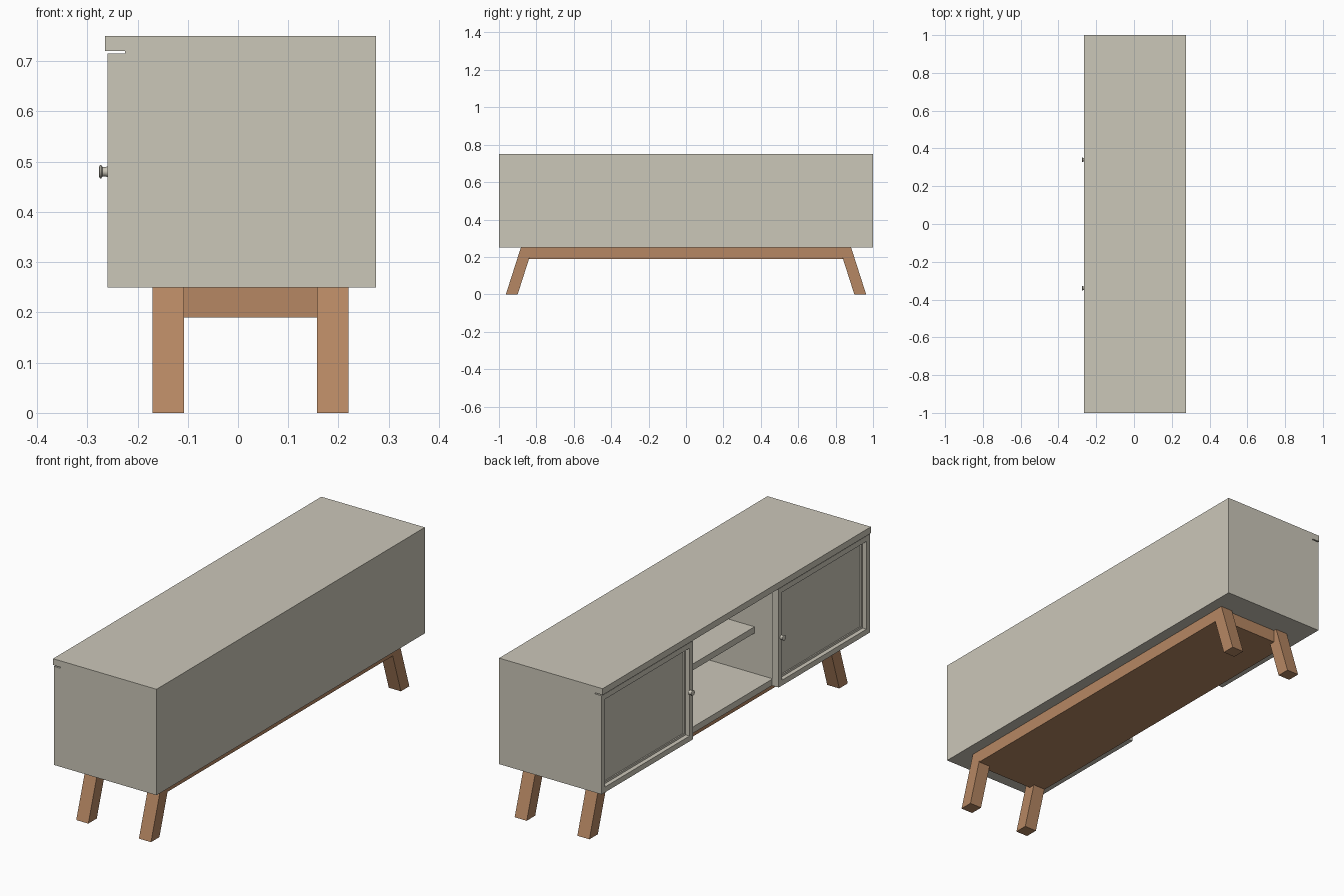
import bpy, bmesh, math
from mathutils import Vector, Matrix

if "Cube" in bpy.data.objects:
    bpy.data.objects.remove(bpy.data.objects["Cube"])


def material(name, rgb):
    m = bpy.data.materials.new(name)
    m.diffuse_color = (*rgb, 1)
    m.use_nodes = True
    m.node_tree.nodes["Principled BSDF"].inputs["Base Color"].default_value = m.diffuse_color
    return m


GREY = material("warm_grey_paint", (0.60, 0.57, 0.485))
WOOD = material("brown_wood", (0.47, 0.245, 0.125))


def finish(bm, name, mat):
    bmesh.ops.recalc_face_normals(bm, faces=bm.faces)
    me = bpy.data.meshes.new(name)
    bm.to_mesh(me)
    bm.free()
    me.materials.append(mat)
    ob = bpy.data.objects.new(name, me)
    bpy.context.collection.objects.link(ob)
    return ob


def box_bm(x, y, z):
    bm = bmesh.new()
    size = Vector((abs(x[1] - x[0]), abs(y[1] - y[0]), abs(z[1] - z[0])))
    mid = Vector((sum(x) / 2, sum(y) / 2, sum(z) / 2))
    bmesh.ops.create_cube(bm, size=1, matrix=Matrix.Translation(mid) @ Matrix.Diagonal((*size, 1)))
    return bm


def box(name, x, y, z, mat):
    return finish(box_bm(x, y, z), name, mat)


# Carcass: the open and door side faces -x
box("top_board", (-0.265, 0.275), (-1, 1), (0.72, 0.75), GREY)
box("bottom_board", (-0.225, 0.275), (-1, 1), (0.25, 0.28), GREY)
box("back_panel", (0.255, 0.275), (-0.97, 0.97), (0.28, 0.72), GREY)
box("middle_shelf", (-0.13, 0.255), (-0.325, 0.325), (0.47, 0.50), GREY)


def door(name, s):
    # Framed door with a stepped, recessed panel
    bm = box_bm((-0.26, -0.225), (s * 0.32, s * 1.0), (0.25, 0.715))
    bm.normal_update()
    face = min(bm.faces, key=lambda f: f.calc_center_median().x)
    for width, depth in ((0.036, 0.02), (0.014, 0.006)):
        bmesh.ops.inset_region(bm, faces=[face], thickness=width)
        new = bmesh.ops.extrude_discrete_faces(bm, faces=[face])["faces"]
        face = new[0]
        bmesh.ops.translate(bm, verts=face.verts, vec=(depth, 0, 0))
    finish(bm, name, GREY)


def knob(name, s):
    # Turned knob, spun around the x axis
    bm = bmesh.new()
    prof = [(-0.258, 0), (-0.258, 0.011), (-0.266, 0.009), (-0.270, 0.010),
            (-0.272, 0.013), (-0.275, 0.013), (-0.2765, 0.010), (-0.2765, 0)]
    vs = [bm.verts.new((x, s * 0.34, 0.48 + r)) for x, r in prof]
    es = [bm.edges.new(p) for p in zip(vs, vs[1:])]
    bmesh.ops.spin(bm, geom=vs + es, cent=(0, s * 0.34, 0.48), axis=(1, 0, 0),
                   angle=math.tau, steps=24)
    bmesh.ops.remove_doubles(bm, verts=bm.verts, dist=0.0002)
    ob = finish(bm, name, GREY)
    bpy.context.view_layer.objects.active = ob
    ob.select_set(True)
    bpy.ops.object.shade_smooth_by_angle(angle=math.radians(35))
    ob.select_set(False)


def leg(name, s, x0, x1):
    # Splayed leg: side profile extruded along x
    bm = bmesh.new()
    prof = [(0.90, 0), (0.963, 0), (0.883, 0.25), (0.82, 0.25)]
    f = bm.faces.new([bm.verts.new((x0, s * y, z)) for y, z in prof])
    ext = bmesh.ops.extrude_face_region(bm, geom=[f])["geom"]
    bmesh.ops.translate(bm, verts=[v for v in ext if isinstance(v, bmesh.types.BMVert)],
                        vec=(x1 - x0, 0, 0))
    finish(bm, name, WOOD)


for side, s in (("front", -1), ("rear", 1)):
    box(side + "_side_panel", (-0.225, 0.275), (s * 0.97, s * 1.0), (0.28, 0.72), GREY)
    box(side + "_divider", (-0.225, 0.255), (s * 0.325, s * 0.35), (0.28, 0.72), GREY)
    door(side + "_door", s)
    knob(side + "_knob", s)
    leg(side + "_left_leg", s, -0.17, -0.107)
    leg(side + "_right_leg", s, 0.157, 0.22)

# Base: solid plinth between the legs, with flush rails along the long sides
box("base_plinth", (-0.107, 0.157), (-0.868, 0.868), (0.19, 0.25), WOOD)
box("left_base_rail", (-0.17, -0.107), (-0.837, 0.837), (0.19, 0.25), WOOD)
box("right_base_rail", (0.157, 0.22), (-0.837, 0.837), (0.19, 0.25), WOOD)
